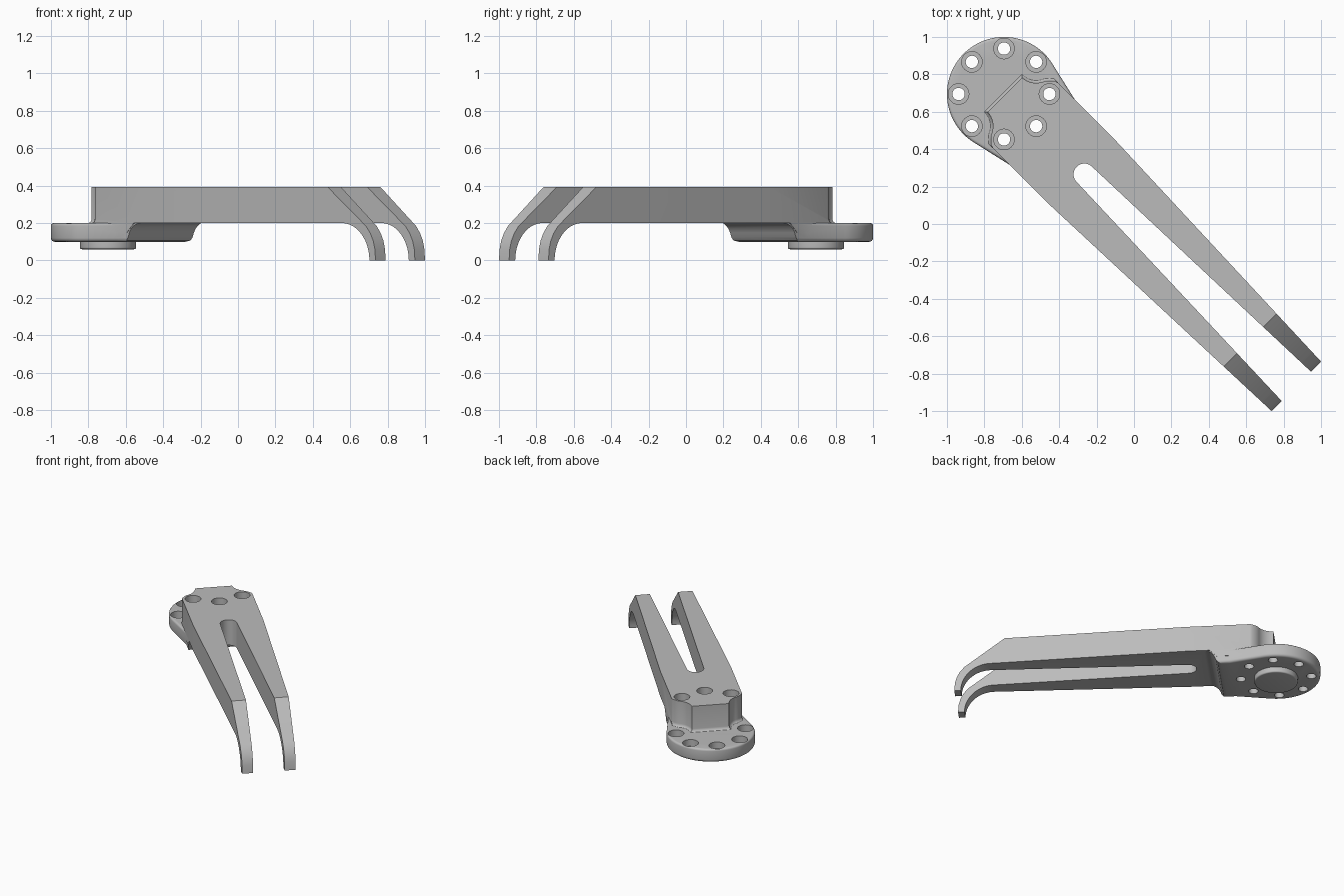
import bpy, bmesh
from math import sin, cos, pi, radians
from mathutils import Matrix

if "Cube" in bpy.data.objects:
    bpy.data.objects.remove(bpy.data.objects["Cube"], do_unlink=True)

grey = bpy.data.materials.new("machined grey")
grey.use_nodes = True
COLOUR = (0.5, 0.5, 0.5, 1)
grey.diffuse_color = COLOUR
grey.node_tree.nodes["Principled BSDF"].inputs["Base Color"].default_value = COLOUR

# The part is modelled along +x from the flange centre, then turned into place
PLACE = Matrix.Translation((-0.695, 0.695, 0)) @ Matrix.Rotation(radians(-45), 4, 'Z')
TOP, DECK, BASE = 0.393, 0.2, 0.1


def arc(cx, cy, r, a0, a1, n):
    """Points on an arc, angles in degrees."""
    angles = [radians(a0 + (a1 - a0) * i / n) for i in range(n + 1)]
    return [(cx + r * cos(a), cy + r * sin(a)) for a in angles]


def mirrored(half):
    """Close an outline by mirroring it across the long axis."""
    return half + [(x, -y) for x, y in reversed(half)]


def prism(name, outline, lo, hi, side=False, round_lo=0, round_hi=0):
    """Extrude a plan outline in z, or a side outline in y, with rounded rims."""
    bm = bmesh.new()
    to3d = (lambda p, h: (p[0], h, p[1])) if side else (lambda p, h: (*p, h))
    a = [bm.verts.new(to3d(p, lo)) for p in outline]
    b = [bm.verts.new(to3d(p, hi)) for p in outline]
    caps = [bm.faces.new(a), bm.faces.new(b)]
    n = len(outline)
    for i in range(n):
        j = (i + 1) % n
        bm.faces.new((a[i], a[j], b[j], b[i]))
    bmesh.ops.recalc_face_normals(bm, faces=bm.faces)
    for cap, r in zip(caps, (round_lo, round_hi)):
        if r:
            bmesh.ops.bevel(bm, geom=list(cap.edges), offset=r, segments=4,
                            profile=0.5, affect='EDGES', clamp_overlap=False)
    mesh = bpy.data.meshes.new(name)
    bm.to_mesh(mesh)
    bm.free()
    mesh.materials.append(grey)
    obj = bpy.data.objects.new(name, mesh)
    bpy.context.collection.objects.link(obj)
    return obj


def disc(name, x, y, r, lo, hi, n=40, **rounding):
    return prism(name, arc(x, y, r, 0, 360 - 360 / n, n - 1), lo, hi, **rounding)


def boolean(obj, tool, operation):
    mod = obj.modifiers.new("cut", 'BOOLEAN')
    mod.operation, mod.solver, mod.object = operation, 'EXACT', tool
    bpy.context.view_layer.objects.active = obj
    bpy.ops.object.modifier_apply(modifier=mod.name)
    bpy.data.objects.remove(tool, do_unlink=True)


# Fork arm: side profile with hooked tips
profile = [(-0.1, 0.15), (0.39, 0.15), (0.44, DECK)]
profile += arc(1.965, 0.0, DECK, 90, 0, 14)
profile += [(2.21, 0), (2.205, 0.06), (2.193, 0.105), (2.172, 0.145),
            (2.14, 0.184), (1.86, TOP), (-0.1, TOP)]
arm = prism("fork_arm", profile, -0.4, 0.4, side=True)

# Tapered plan outline of the arm
plan = mirrored([(-0.1, 0.246), (0.6, 0.246), (2.21, 0.187), (2.3, 0.184)])
boolean(arm, prism("plan_cutter", plan, -0.1, 0.6), 'INTERSECT')

# Long slot between the two fingers
slot = mirrored([(2.4, 0.117)] + arc(0.608, 0, 0.058, 88, 178, 10))
boolean(arm, prism("slot_cutter", slot, -0.1, 0.6), 'DIFFERENCE')

# Relief around the flange bolts, rounded at its floor to leave a fillet
relief = [(-0.6, 0.6), (0.22, 0.6), (0.22, 0.252), (0.175, 0.25),
          (0.145, 0.242), (0.122, 0.222)]
relief += arc(0, 0.243, 0.113, -20, -86.5, 10)
boolean(arm, prism("relief_cutter", mirrored(relief), DECK - 0.003, 0.6,
                   round_lo=0.025), 'DIFFERENCE')

# Flange: round plate with sides running tangent into the arm
outline = mirrored([(0.56, 0.244), (0.3, 0.244)] + arc(0, 0, 0.305, 76, 178, 30))
body = prism("flange_and_fork_arm", outline, BASE, DECK, round_lo=0.02, round_hi=0.015)

# Curved step under the flange
step = [(0.35, 0.09), (0.36, BASE), (0.382, 0.107), (0.396, 0.125), (0.405, 0.148),
        (0.418, 0.17), (0.437, 0.187), (0.46, 0.197), (0.49, 0.203),
        (0.6, 0.203), (0.6, 0.05), (0.35, 0.05)]
boolean(body, prism("step_cutter", step, -0.5, 0.5, side=True), 'DIFFERENCE')
boolean(body, arm, 'UNION')

# Ring of eight counterbored bolt holes
for i in range(8):
    x, y = 0.243 * cos(i * pi / 4), 0.243 * sin(i * pi / 4)
    boolean(body, disc("hole_cutter", x, y, 0.033, 0, 0.6, 32), 'DIFFERENCE')
    boolean(body, disc("counterbore_cutter", x, y, 0.055, 0.15, 0.6, 32), 'DIFFERENCE')

# Locating boss under the flange
boss = disc("locating_boss", 0, 0, 0.15, 0.06, BASE + 0.01, 64, round_lo=0.01)

for obj in (body, boss):
    obj.data.transform(PLACE)
    bpy.ops.object.select_all(action='DESELECT')
    obj.select_set(True)
    bpy.context.view_layer.objects.active = obj
    bpy.ops.object.shade_smooth_by_angle(angle=radians(30))
